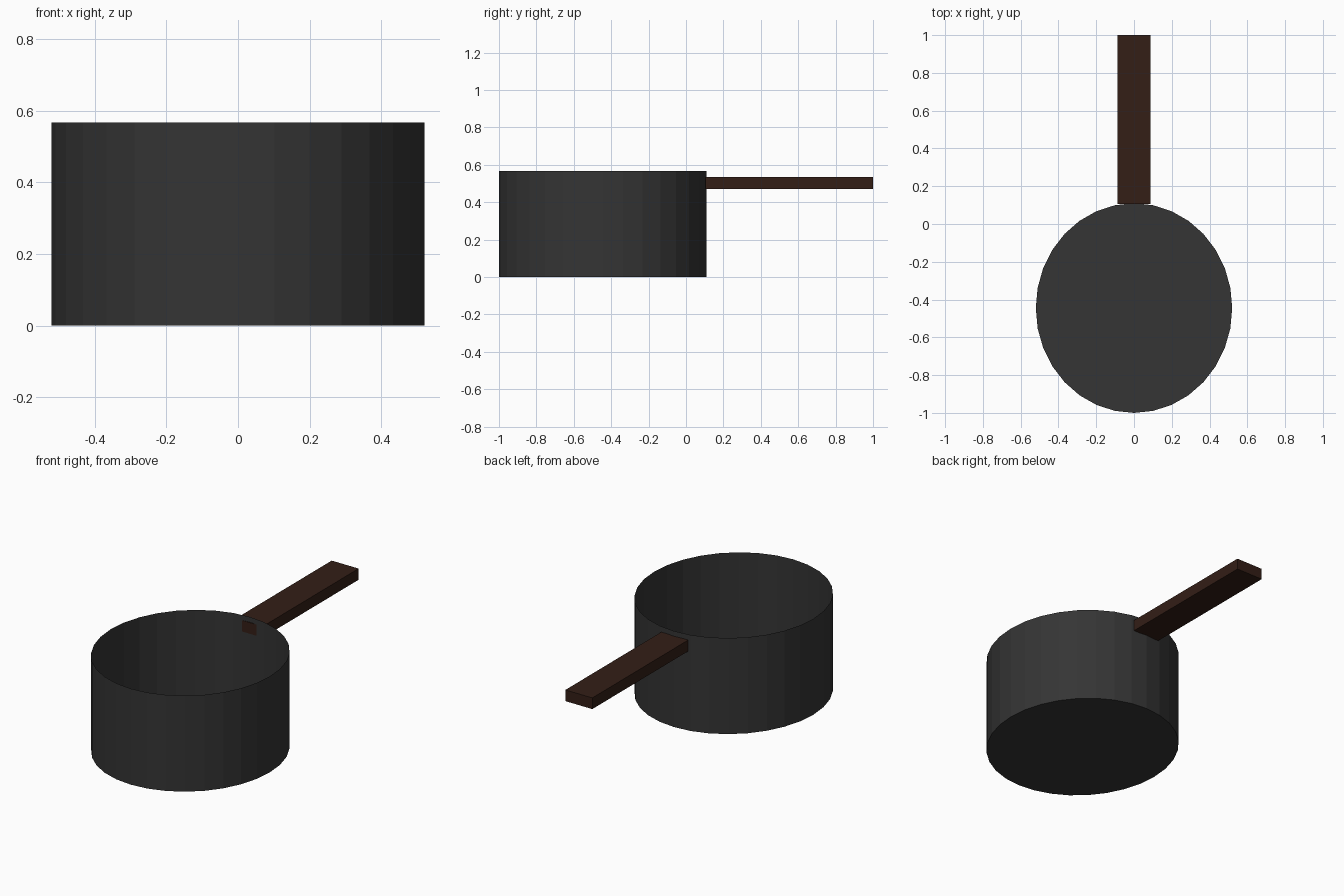
import bpy

if "Cube" in bpy.data.objects:
    bpy.data.objects.remove(bpy.data.objects["Cube"])


def paint(obj, name, color):
    mat = bpy.data.materials.new(name)
    mat.diffuse_color = (*color, 1)
    mat.use_nodes = True
    mat.node_tree.nodes["Principled BSDF"].inputs["Base Color"].default_value = mat.diffuse_color
    obj.data.materials.append(mat)


def finish(obj, name):
    obj.name = name
    bpy.ops.object.transform_apply(location=False, rotation=False, scale=True)


# Bowl of the pot: thin open-topped shell, slightly oval, 32 flat sides
HEIGHT = 0.567
bpy.ops.mesh.primitive_cylinder_add(vertices=32, radius=1, depth=HEIGHT,
                                    location=(0, -0.445, HEIGHT / 2))
pot = bpy.context.object
pot.scale = (0.52, 0.555, 1)
finish(pot, "pot_bowl")

# Remove the top cap
import bmesh
bm = bmesh.new()
bm.from_mesh(pot.data)
bmesh.ops.delete(bm, geom=[f for f in bm.faces if f.normal.z > 0.9],
                 context='FACES_ONLY')
bm.to_mesh(pot.data)
bm.free()
paint(pot, "dark_iron", (0.035, 0.035, 0.035))

# Straight handle, its inner end just piercing the wall
y0, y1, z0, z1 = 0.105, 1.0, 0.47, 0.536
bpy.ops.mesh.primitive_cube_add(size=1, location=(0, (y0 + y1) / 2, (z0 + z1) / 2))
handle = bpy.context.object
handle.scale = (0.176, y1 - y0, z1 - z0)
finish(handle, "handle")
paint(handle, "dark_wood", (0.033, 0.013, 0.008))
